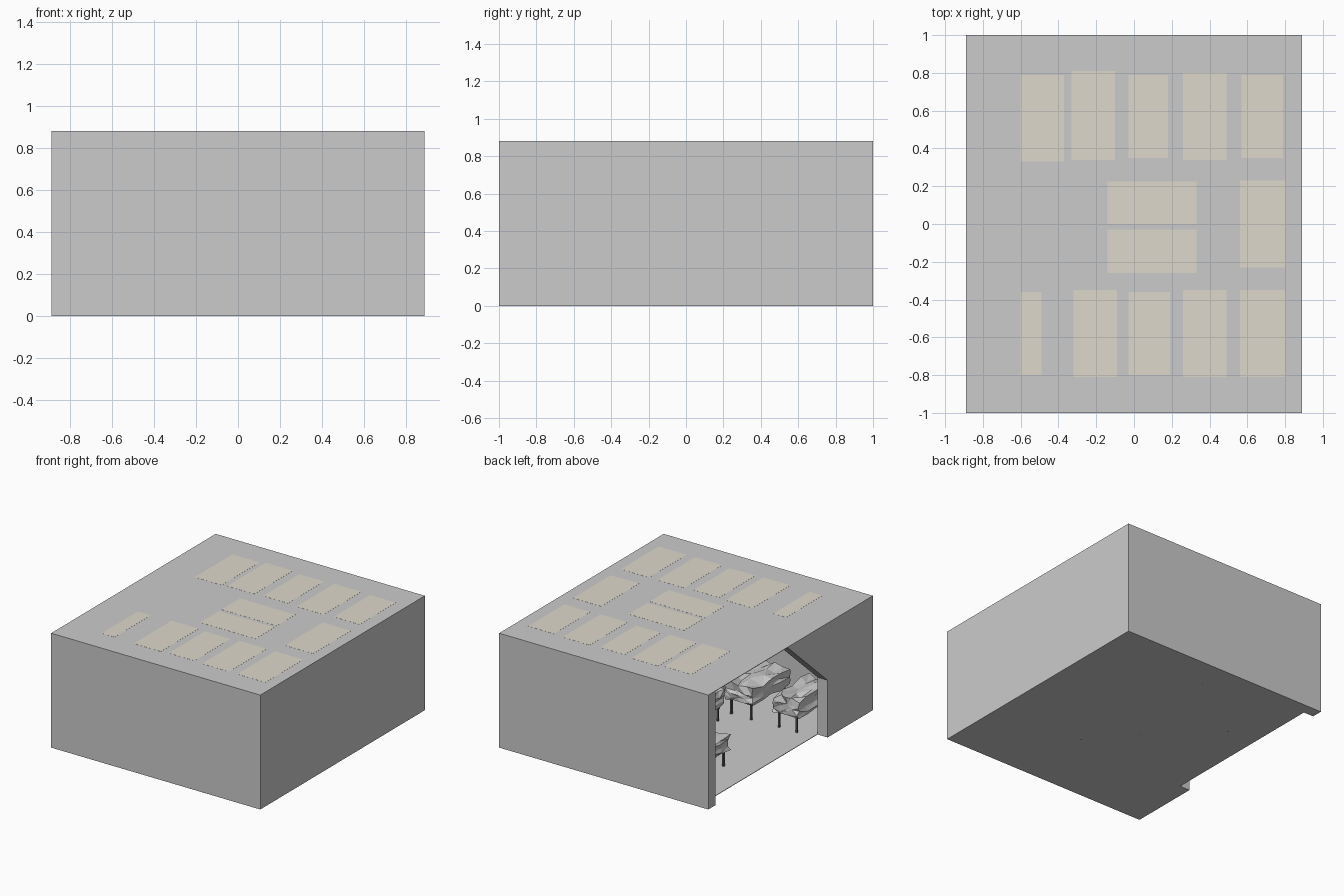
import bpy, bmesh, random
from mathutils import Vector

if "Cube" in bpy.data.objects:
    bpy.data.objects.remove(bpy.data.objects["Cube"])

random.seed(4)
X, Y, H, T = 0.89, 1.0, 0.88, 0.085   # half sizes, height, wall thickness


def material(name, rgb):
    m = bpy.data.materials.new(name)
    m.diffuse_color = (*rgb, 1)
    m.use_nodes = True
    m.node_tree.nodes["Principled BSDF"].inputs["Base Color"].default_value = m.diffuse_color
    return m


brown = material("panel_brown", (0.74, 0.69, 0.60))
dark = material("leg_dark", (0.12, 0.12, 0.12))


def finish(name, bm, mat=None):
    bmesh.ops.recalc_face_normals(bm, faces=bm.faces)
    me = bpy.data.meshes.new(name)
    bm.to_mesh(me)
    bm.free()
    ob = bpy.data.objects.new(name, me)
    bpy.context.collection.objects.link(ob)
    if mat:
        me.materials.append(mat)
    return ob


def box(name, lo, hi, mat=None):
    bm = bmesh.new()
    bmesh.ops.create_cube(bm, size=1)
    lo, hi = Vector(lo), Vector(hi)
    for v in bm.verts:
        v.co = (lo + hi) / 2 + v.co * (hi - lo)
    return finish(name, bm, mat)


# room shell
box("floor", (-X + T, -Y, 0), (X, Y, 0.004))
box("roof", (-X, -Y, H - 0.004), (X, Y, H))
box("front_wall", (-X, -Y, 0), (X, -Y + T, H))
box("back_wall", (-X, Y - T, 0), (X, Y, H))
box("right_wall", (X - T, -Y, 0), (X, Y, H))

# left wall with the large slanted opening
bm = bmesh.new()
outline = [(-Y, 0), (-0.45, 0), (-0.45, 0.44), (0.04, H), (-Y, H)]
face = bm.faces.new([bm.verts.new((-X, y, z)) for y, z in outline])
ext = bmesh.ops.extrude_face_region(bm, geom=[face])
bmesh.ops.translate(bm, vec=(T, 0, 0),
                    verts=[g for g in ext["geom"] if isinstance(g, bmesh.types.BMVert)])
finish("left_wall", bm)


def crumpled_bed(x0, x1, y0, y1):
    # faceted rumpled sheet over a slab
    bm = bmesh.new()
    bmesh.ops.create_cube(bm, size=1)
    bmesh.ops.subdivide_edges(bm, edges=bm.edges, cuts=3, use_grid_fill=True)
    for v in bm.verts:
        top = v.co.z > 0.4
        v.co.x = (x0 + x1) / 2 + v.co.x * (x1 - x0) + random.uniform(-0.012, 0.012)
        v.co.y = (y0 + y1) / 2 + v.co.y * (y1 - y0) + random.uniform(-0.012, 0.012)
        v.co.z = 0.18 + v.co.z * 0.11 + random.uniform(-0.01, 0.04 if top else 0.01)
    bmesh.ops.triangulate(bm, faces=bm.faces)
    finish("bed_sheet", bm)
    # legs
    for x in (x0 + 0.03, x1 - 0.03):
        for y in (y0 + 0.03, y1 - 0.03):
            box("bed_leg", (x - 0.007, y - 0.007, 0), (x + 0.007, y + 0.007, 0.14), dark)


# ceiling panels, each above a bed
panels = [
    (-0.60, -0.37, 0.33, 0.79), (-0.33, -0.10, 0.34, 0.81), (-0.03, 0.18, 0.35, 0.79),
    (0.26, 0.49, 0.34, 0.80), (0.57, 0.79, 0.35, 0.79),
    (-0.14, 0.33, 0.00, 0.225), (-0.14, 0.33, -0.26, -0.03), (0.56, 0.80, -0.23, 0.23),
    (-0.60, -0.49, -0.80, -0.36), (-0.32, -0.09, -0.81, -0.35), (-0.03, 0.19, -0.80, -0.36),
    (0.26, 0.49, -0.81, -0.35), (0.56, 0.80, -0.81, -0.35),
]
for x0, x1, y0, y1 in panels:
    box("ceiling_panel", (x0, y0, H - 0.012), (x1, y1, H + 0.0006), brown)
    wide = x0 if x1 - x0 > 0.15 else x0 - 0.1
    crumpled_bed(wide, x1, y0, y1)
